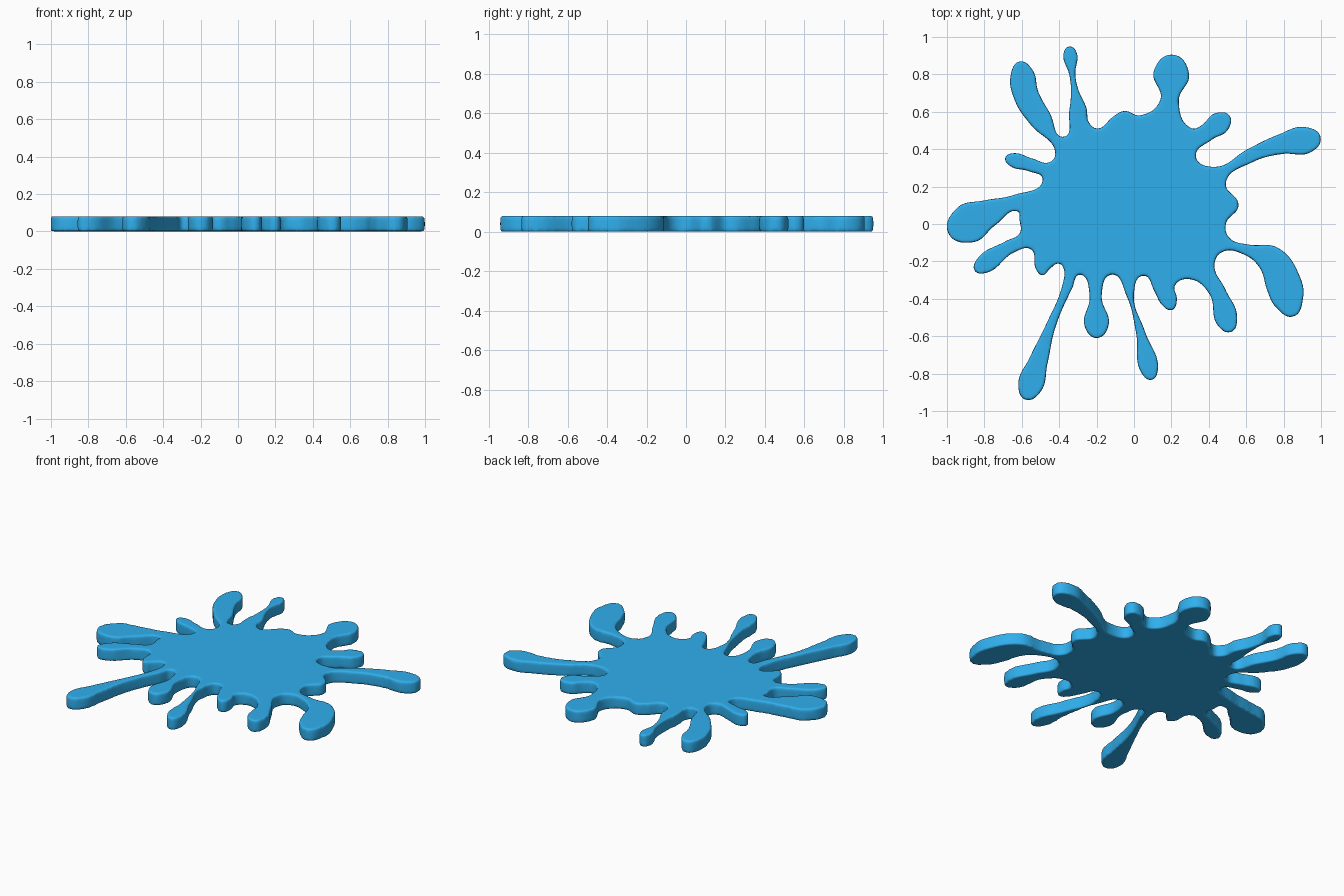
import bpy
from mathutils import Vector

if "Cube" in bpy.data.objects:
    bpy.data.objects.remove(bpy.data.objects["Cube"])

outline = []


def dip(*pts):
    """Plain outline points: valleys and small bumps on the rim."""
    outline.extend(Vector(p) for p in pts)


def arm(*stations):
    """A runner: (x, y, half width) along its centre line, round tip."""
    c = [Vector(s[:2]) for s in stations]
    near, far = [], []
    for i, s in enumerate(stations):
        d = (c[min(i + 1, len(c) - 1)] - c[max(i - 1, 0)]).normalized()
        side = Vector((d.y, -d.x)) * (s[2] + 0.002)
        near.append(c[i] + side)
        far.append(c[i] - side)
    tip = c[-1] + d * (stations[-1][2] + 0.003)
    outline.extend(near + [tip] + far[::-1])


# Rim, counterclockwise from the right-hand side
dip((.49, 0), (.56, .10), (.49, .22))
arm((.62, .365, .035), (.78, .425, .05), (.93, .45, .067))
dip((.43, .305), (.33, .36))
arm((.39, .49, .045), (.465, .545, .055))
dip((.31, .51))
arm((.19, .66, .047), (.2, .81, .093))
dip((.03, .58), (-.05, .605), (-.11, .575), (-.195, .51), (-.24, .54))
arm((-.30, .61, .045), (-.318, .72, .017), (-.33, .80, .014), (-.342, .915, .033))
dip((-.375, .465))
arm((-.50, .56, .058), (-.575, .685, .065), (-.6, .81, .058))
dip((-.42, .38), (-.45, .33))
arm((-.55, .315, .033), (-.655, .345, .033))
dip((-.487, .24))
arm((-.63, .11, .045), (-.77, .06, .07), (-.90, -.005, .1))
dip((-.613, .03), (-.61, -.05))
arm((-.66, -.12, .035), (-.815, -.225, .042))
dip((-.55, -.135), (-.525, -.24), (-.49, -.275), (-.45, -.24), (-.40, -.21), (-.375, -.24))
arm((-.355, -.33, .026), (-.445, -.545, .024), (-.51, -.73, .048), (-.56, -.88, .06))
dip((-.29, -.27))
arm((-.205, -.38, .03), (-.2, -.545, .062))
dip((-.12, -.27))
arm((-.02, -.38, .018), (.035, -.58, .022), (.085, -.79, .042))
dip((.05, -.275))
arm((.165, -.345, .055), (.19, -.42, .04))
dip((.3, -.295))
arm((.445, -.36, .042), (.5, -.525, .053))
dip((.43, -.22), (.47, -.15))
arm((.6, -.137, .027), (.72, -.18, .07), (.80, -.32, .093), (.83, -.42, .075))
dip((.51, -.075))

# Flat filled curve, extruded to a slab
cu = bpy.data.curves.new("splat", 'CURVE')
cu.dimensions, cu.fill_mode = '2D', 'BOTH'
cu.extrude, cu.resolution_u = 0.04, 10
sp = cu.splines.new('BEZIER')
sp.bezier_points.add(len(outline) - 1)
for bp, p in zip(sp.bezier_points, outline):
    bp.co = (p.x, p.y, 0)
    bp.handle_left_type = bp.handle_right_type = 'AUTO'
sp.use_cyclic_u = True
splat = bpy.data.objects.new("paint_splat", cu)
splat.location.z = 0.041
bpy.context.collection.objects.link(splat)
bpy.context.view_layer.objects.active = splat
splat.select_set(True)
bpy.ops.object.convert(target='MESH')
splat = bpy.context.object

# Even remesh, then smoothing rounds every edge like thick liquid
weld = splat.modifiers.new("weld", 'WELD')
weld.merge_threshold = 0.0005
rm = splat.modifiers.new("remesh", 'REMESH')
rm.mode, rm.voxel_size = 'VOXEL', 0.008
sm = splat.modifiers.new("soften", 'SMOOTH')
sm.factor, sm.iterations = 0.5, 14
rm.use_smooth_shade = True

mat = bpy.data.materials.new("blue_paint")
mat.diffuse_color = (0.03, 0.43, 0.85, 1)
mat.use_nodes = True
mat.node_tree.nodes["Principled BSDF"].inputs["Base Color"].default_value = mat.diffuse_color
splat.data.materials.clear()
splat.data.materials.append(mat)
